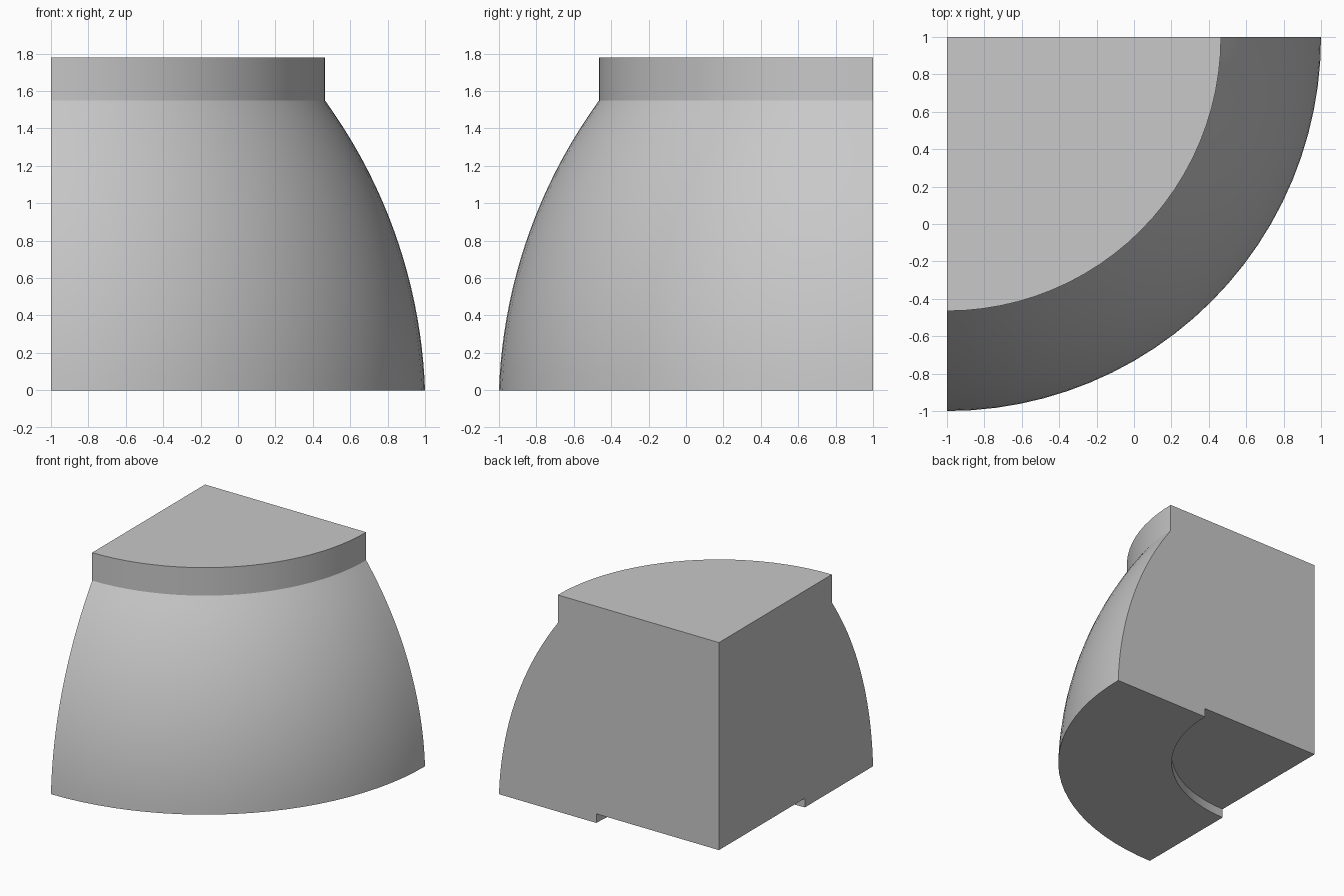
import bpy, bmesh, math
from mathutils import Vector

cube = bpy.data.objects.get("Cube")
if cube:
    bpy.data.objects.remove(cube, do_unlink=True)

# One plain grey material
grey = bpy.data.materials.new("plain grey")
grey.use_nodes = True
colour = (0.58, 0.58, 0.58, 1)
grey.diffuse_color = colour
grey.node_tree.nodes["Principled BSDF"].inputs["Base Color"].default_value = colour

AXIS = Vector((-1, 1, 0))      # corner the quarter dome turns about
BASE_R, NECK_R, RECESS_R = 2.0, 1.465, 1.115
NECK_Z, TOP_Z, RECESS_Z = 1.55, 1.78, 0.075
ARC_Z, ARC_R, STEPS = -0.1, 2.8, 20


def dome_radius(z):
    """Radius of the bulging wall, a circular arc from base to neck."""
    drop = math.sqrt(ARC_R**2 - ARC_Z**2) - math.sqrt(ARC_R**2 - (z - ARC_Z)**2)
    return BASE_R - drop


# Half section: recess, foot, bulging wall, collar, top
section = [(0, RECESS_Z), (RECESS_R, RECESS_Z), (RECESS_R, 0), (BASE_R, 0)]
section += [(dome_radius(NECK_Z * i / STEPS), NECK_Z * i / STEPS) for i in range(1, STEPS)]
section += [(NECK_R, NECK_Z), (NECK_R, TOP_Z), (0, TOP_Z)]

# Turn the section a quarter circle and close both cut sides
bm = bmesh.new()
start = [bm.verts.new(AXIS + Vector((r, 0, z))) for r, z in section]
edges = [bm.edges.new(pair) for pair in zip(start, start[1:])]
spun = bmesh.ops.spin(bm, geom=start + edges, cent=AXIS, axis=(0, 0, 1),
                      angle=-math.pi / 2, steps=24)
end_edges = [g for g in spun["geom_last"] if isinstance(g, bmesh.types.BMEdge)]
end = {v for e in end_edges for v in e.verts}
end_sorted = []
for r, z in section:
    spot = AXIS + Vector((0, -r, z))
    end_sorted.append(min(end, key=lambda v: (v.co - spot).length))
bm.faces.new(start)
bm.faces.new(end_sorted)
bmesh.ops.remove_doubles(bm, verts=bm.verts[:], dist=0.0005)
bmesh.ops.recalc_face_normals(bm, faces=bm.faces[:])

mesh = bpy.data.meshes.new("quarter_dome")
bm.to_mesh(mesh)
bm.free()
mesh.materials.append(grey)
dome = bpy.data.objects.new("quarter_dome", mesh)
bpy.context.collection.objects.link(dome)

# Smooth walls with crisp rims
bpy.context.view_layer.objects.active = dome
dome.select_set(True)
bpy.ops.object.shade_smooth_by_angle(angle=math.radians(30))
